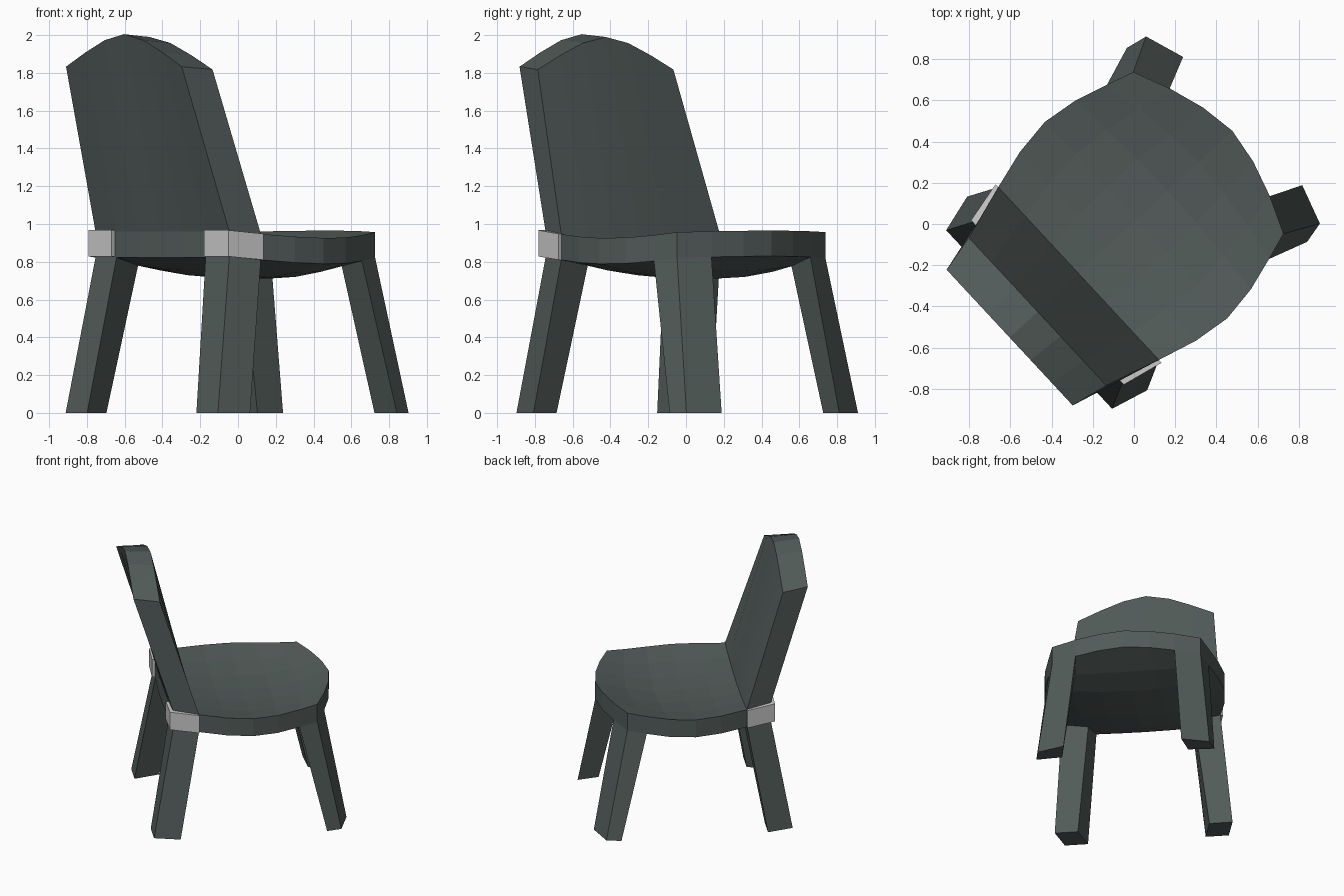
import bpy, bmesh, math
from mathutils import Vector

if "Cube" in bpy.data.objects:
    bpy.data.objects.remove(bpy.data.objects["Cube"])

ANGLE = math.radians(42.9)              # the chair is turned on the ground
F = Vector((math.cos(ANGLE), math.sin(ANGLE), 0))
R = Vector((math.sin(ANGLE), -math.cos(ANGLE), 0))
STEPS = [k / 3 - 1 for k in range(7)]   # seven points across the width


def material(name, rgb):
    m = bpy.data.materials.new(name)
    m.diffuse_color = (*rgb, 1)
    m.use_nodes = True
    m.node_tree.nodes["Principled BSDF"].inputs["Base Color"].default_value = m.diffuse_color
    return m


dark = material("dark_green_grey", (0.085, 0.106, 0.101))
light = material("light_grey", (0.60, 0.60, 0.60))


def slab(name, upper, lower, mat):
    """Closed solid between two grids of (across, forward, height) points."""
    bm = bmesh.new()

    def add(grid):
        return [[bm.verts.new(R * (p[0] - 0.007) + F * p[1] + Vector((0, 0, p[2])))
                 for p in row] for row in grid]
    u, l = add(upper), add(lower)
    n, m = len(u), len(u[0])
    for g in (u, l):
        for i in range(n - 1):
            for j in range(m - 1):
                bm.faces.new((g[i][j], g[i][j + 1], g[i + 1][j + 1], g[i + 1][j]))
    rim = ([(0, j) for j in range(m)] + [(i, m - 1) for i in range(1, n)]
           + [(n - 1, j) for j in range(m - 2, -1, -1)] + [(i, 0) for i in range(n - 2, 0, -1)])
    for (a, b), (c, d) in zip(rim, rim[1:] + rim[:1]):
        bm.faces.new((u[a][b], u[c][d], l[c][d], l[a][b]))
    bmesh.ops.recalc_face_normals(bm, faces=bm.faces)
    me = bpy.data.meshes.new(name)
    bm.to_mesh(me)
    bm.free()
    me.materials.append(mat)
    ob = bpy.data.objects.new(name, me)
    bpy.context.collection.objects.link(ob)


# Seat rows from rear to front: half width, forward, bow, rim height, dish depth
ROWS = [(0.52, -0.54, -0.02, 0.96, 0.0),
        (0.573, -0.361, 0.0, 0.947, 0.055),
        (0.627, -0.166, 0.0, 0.933, 0.075),
        (0.651, 0.02, 0.01, 0.926, 0.08),
        (0.626, 0.20, 0.03, 0.928, 0.08),
        (0.578, 0.365, 0.07, 0.941, 0.05),
        (0.536, 0.50, 0.158, 0.957, -0.01)]


def seat_point(i, t, under):
    w, f, bow, z, dip = ROWS[i]
    z -= dip * (1 - t * t) * (1 if under else 0.8)
    return (w * t, f + bow * (1 - abs(t) ** 1.6), z - (0.137 if under else 0))


slab("seat",
     [[seat_point(i, t, False) for t in STEPS] for i in range(7)],
     [[seat_point(i, t, True) for t in STEPS] for i in range(7)], dark)

# Backrest leaning away from the rear seat row, with an arched top
RISE = {3: 0.0, 2: 0.075, 1: 0.14, 0: 0.172}


def arch(w, f, z):
    return [(w * t, f, z + RISE[abs(k - 3)]) for k, t in enumerate(STEPS)]


slab("backrest",
     [arch(0.45, -0.818, 1.833), arch(0.49, -0.633, 1.818)],
     [[seat_point(i, t, False) for t in STEPS] for i in (0, 1)], dark)

# Splayed legs: feet as (across, forward) for rear inner, rear outer, front inner, front outer
FEET = {"rear": (0, ((0.425, -0.689), (0.592, -0.689)), ((0.475, -0.503), (0.642, -0.503))),
        "front": (5, ((0.455, 0.57), (0.643, 0.557)), ((0.425, 0.727), (0.62, 0.663)))}
for side, s in (("left", -1), ("right", 1)):
    for end, (row, back, front) in FEET.items():
        top = [[seat_point(row + i, s * t, True) for t in (2 / 3, 1)] for i in (0, 1)]
        foot = [[(s * a, f, 0) for a, f in pair] for pair in (back, front)]
        slab(f"{end}_leg_{side}", top, foot, dark)

    # Light bracket wrapped round each rear corner
    outer = [(0.592, -0.361, 0), (0.545, -0.567, 1), (0.36, -0.572, 1)]
    inner = [(0.57, -0.361, 0), (0.515, -0.535, 1), (0.36, -0.54, 1)]
    level = lambda lo, hi: [[(s * a, f, lo + (hi - lo) * r) for a, f, r in pair]
                            for pair in zip(outer, inner)]
    slab(f"corner_bracket_{side}", level(0.948, 0.967), level(0.81, 0.828), light)
